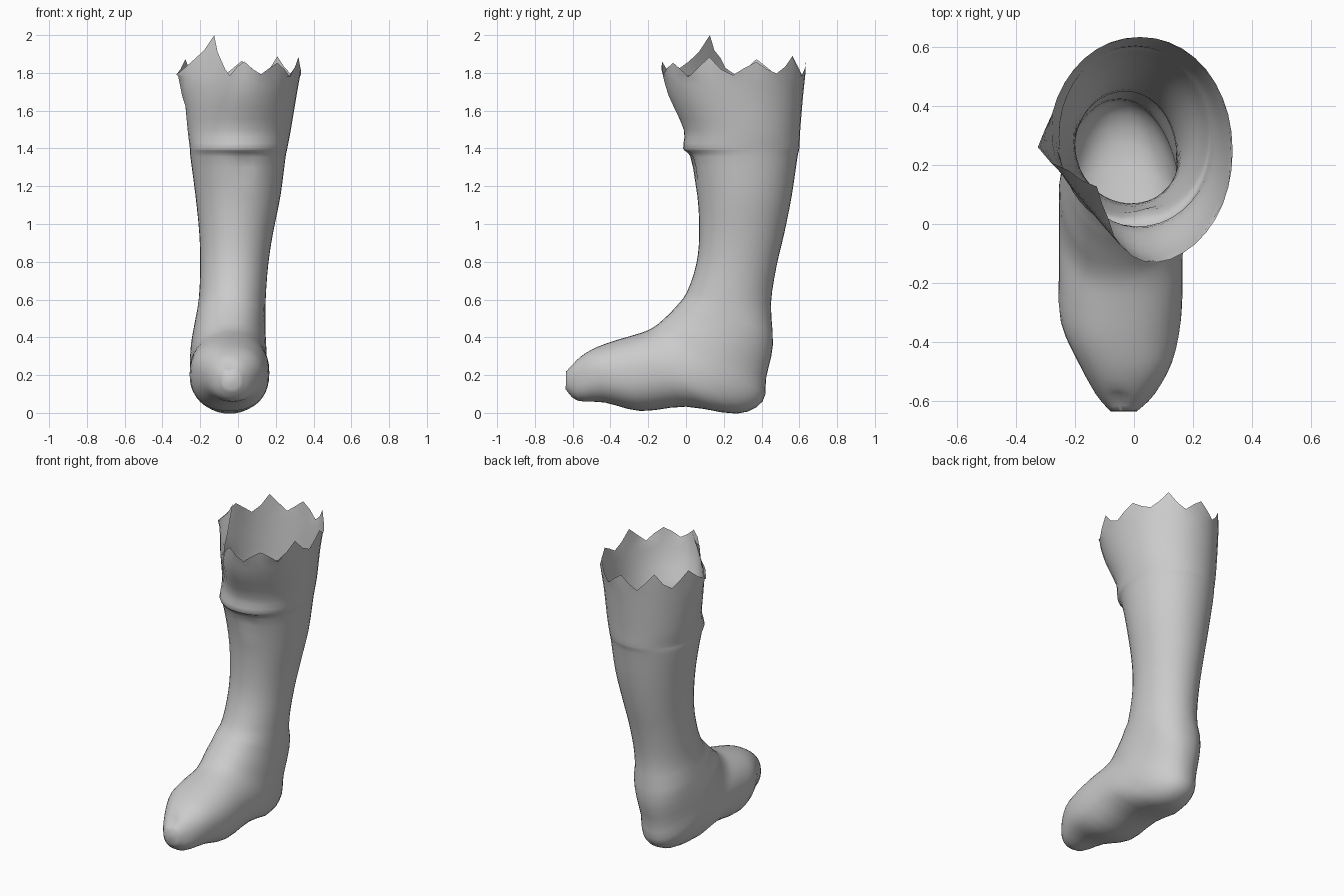
import bpy, bmesh, math, random
from mathutils import Vector

cube = bpy.data.objects.get("Cube")
if cube:
    bpy.data.objects.remove(cube, do_unlink=True)
random.seed(4)

SIDES = 40
STEPS = 3

# Cross-sections from cuff to toe: front y, front z, back y, back z, centre x, half width
SECTIONS = [
    (-.14, 1.82, .635, 1.82, .02, .315),
    (-.1, 1.68, .62, 1.68, .01, .3),
    (-.015, 1.5, .605, 1.5, .005, .275),
    (-.015, 1.4, .6, 1.4, .003, .258),
    (.02, 1.355, .59, 1.355, 0, .252),
    (.06, 1.15, .56, 1.15, 0, .225),
    (.07, .95, .52, .95, -.01, .195),
    (.055, .79, .48, .78, -.02, .18),
    (.005, .64, .45, .58, -.03, .177),
    (-.055, .56, .46, .36, -.043, .188),
    (-.12, .495, .425, .19, -.05, .2),
    (-.17, .455, .405, .06, -.05, .205),
    (-.22, .43, .27, -.004, -.045, .21),
    (-.3, .405, 0, .033, -.045, .21),
    (-.4, .375, -.24, .01, -.045, .205),
    (-.5, .335, -.43, .055, -.03, .16),
    (-.58, .28, -.575, .065, -.03, .1),
    (-.635, .22, -.637, .125, -.035, .045),
]


def blend(i, f):
    """Catmull-Rom blend between section i and the next."""
    last = len(SECTIONS) - 1
    quad = [SECTIONS[min(max(i + k, 0), last)] for k in (-1, 0, 1, 2)]
    return [.5 * (2*b + (c - a)*f + (2*a - 5*b + 4*c - d)*f*f + (3*b - a - 3*c + d)*f**3)
            for a, b, c, d in zip(*quad)]


def power(v, e):
    return math.copysign(abs(v) ** e, v)


def ring_points(section):
    fy, fz, by, bz, cx, hw = section
    front, back = Vector((cx, fy, fz)), Vector((cx, by, bz))
    mid, half = (front + back) / 2, (front - back) / 2
    # Foot sections are a little squarer, and the heel narrows behind
    e = .88 if fz < .6 else .97
    heel = max(0, 1 - abs(bz - .12) / .3) if by > .2 else 0
    cuff = max(0, (fz - 1.4) / .42)
    for k in range(SIDES):
        t = math.tau * k / SIDES
        width = hw * (1 - .22 * heel * max(0, -math.cos(t)))
        p = mid + half * power(math.cos(t), e) + Vector((width * power(math.sin(t), e), 0, 0))
        # The cuff is flattened at its right front
        dent = .075 * cuff * max(0, math.cos(t + math.pi / 4)) ** 5
        yield p + Vector((dent, dent, 0))


bm = bmesh.new()
rings = []
for i in range(len(SECTIONS) - 1):
    for s in range(STEPS):
        rings.append([bm.verts.new(p) for p in ring_points(blend(i, s / STEPS))])
rings.append([bm.verts.new(p) for p in ring_points(SECTIONS[-1])])

# Leg and foot skin
for upper, lower in zip(rings, rings[1:]):
    for k in range(SIDES):
        n = (k + 1) % SIDES
        bm.faces.new((upper[k], lower[k], lower[n], upper[n]))
# Blunt toe cap
bm.faces.new(list(reversed(rings[-1])))

# Torn zigzag rim, with teeth of uneven height
for k, v in enumerate(rings[0]):
    tooth = (.06, 0, -.035, .01)[k % 4]
    v.co.z += tooth * random.uniform(.5, 1.25)

# Tall flap leaning inward at the right front
tall = SIDES - 6
for offset, rise in ((-2, 1.88), (-1, 1.92), (0, 2), (1, 1.91), (2, 1.86)):
    v = rings[0][tall + offset]
    v.co.z = rise
    lean = .04 * (rise - 1.8) / .2
    v.co.x += lean
    v.co.y += lean

# Flared crease on the right side
for row in range(4):
    for offset, share in ((-1, .4), (0, 1), (1, .4)):
        v = rings[row][SIDES * 3 // 4 + offset]
        v.co.x -= share * (.045 - .01 * row)

# Small tear dents down the shin and in the toe
for v in bm.verts:
    for x, y, z, radius, depth in ((.04, .02, 1.32, .07, .025), (-.05, -.6, .26, .05, .02)):
        d = (v.co - Vector((x, y, z))).length
        if d < radius:
            v.co.y += depth * (1 - d / radius)

bmesh.ops.recalc_face_normals(bm, faces=bm.faces)
mesh = bpy.data.meshes.new("boot_shell")
bm.to_mesh(mesh)
bm.free()
boot = bpy.data.objects.new("boot_shell", mesh)
bpy.context.collection.objects.link(boot)

# Plain grey
grey = bpy.data.materials.new("light_grey")
grey.use_nodes = True
colour = (.6, .6, .6, 1)
grey.diffuse_color = colour
grey.node_tree.nodes["Principled BSDF"].inputs["Base Color"].default_value = colour
mesh.materials.append(grey)

bpy.context.view_layer.objects.active = boot
boot.select_set(True)
bpy.ops.object.shade_smooth_by_angle(angle=math.radians(50))
